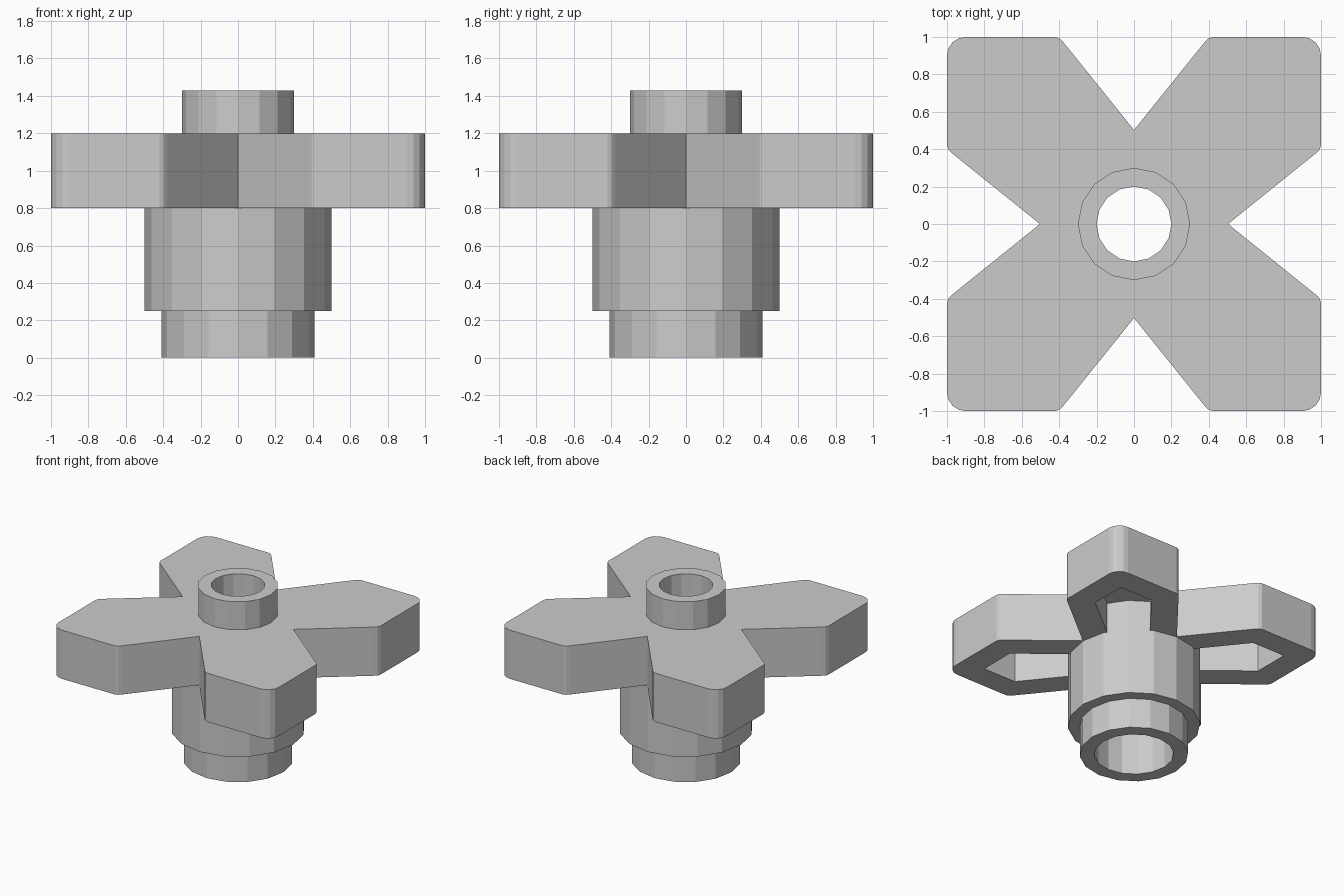
import bpy, bmesh
from math import sin, cos, pi

if "Cube" in bpy.data.objects:
    bpy.data.objects.remove(bpy.data.objects["Cube"])


def loft(name, rings):
    """Closed solid from a stack of equal-length point rings."""
    bm = bmesh.new()
    loops = [[bm.verts.new(p) for p in ring] for ring in rings]
    n = len(loops[0])
    for a, b in zip(loops, loops[1:]):
        for i in range(n):
            j = (i + 1) % n
            bm.faces.new((a[i], a[j], b[j], b[i]))
    bm.faces.new(loops[0][::-1])
    bm.faces.new(loops[-1])
    bmesh.ops.recalc_face_normals(bm, faces=bm.faces)
    mesh = bpy.data.meshes.new(name)
    bm.to_mesh(mesh)
    bm.free()
    obj = bpy.data.objects.new(name, mesh)
    bpy.context.collection.objects.link(obj)
    return obj


def lathe(name, profile, sides=16):
    return loft(name, [[(r * cos(2 * pi * i / sides), r * sin(2 * pi * i / sides), z)
                        for i in range(sides)] for r, z in profile])


def prism(name, outline, z0, z1):
    return loft(name, [[(x, y, z) for x, y in outline] for z in (z0, z1)])


def turn(points, k):
    """Rotate 2D points by k quarter turns."""
    for _ in range(k):
        points = [(-y, x) for x, y in points]
    return points


def combine(target, other, operation):
    mod = target.modifiers.new(operation.lower(), 'BOOLEAN')
    mod.operation = operation
    mod.solver = 'EXACT'
    mod.object = other
    bpy.context.view_layer.objects.active = target
    bpy.ops.object.modifier_apply(modifier=mod.name)
    bpy.data.objects.remove(other)


# Four-leaf plate, with rounded leaf tips
shoulder = [(0.97, 0.376), (0.99, 0.395), (1.0, 0.42)]
tip = [(0.9 + 0.1 * cos(a * pi / 8), 0.9 + 0.1 * sin(a * pi / 8)) for a in range(5)]
leaf = [(0.503, 0)] + shoulder + tip + [(y, x) for x, y in reversed(shoulder)]
outline = [p for k in range(4) for p in turn(leaf, k)]
plate = prism("leaf_plate_with_stem", outline, 0.8, 1.2)

# Hollow underside of each leaf
pocket = [(0.4, 0.18), (0.8, 0.5), (0.8, 0.8), (0.5, 0.8), (0.18, 0.4)]
for k in range(4):
    combine(plate, prism("leaf_pocket", turn(pocket, k), 0.7, 1.05), 'DIFFERENCE')

# Stepped stem below and stud on top
stem = lathe("stem", [(0.41, 0), (0.41, 0.25), (0.5, 0.25), (0.5, 1.1),
                      (0.3, 1.1), (0.3, 1.43)])
combine(plate, stem, 'UNION')

# Stepped through hole
bore = lathe("bore", [(0.3, -0.1), (0.3, 1.05), (0.2, 1.05), (0.2, 1.6)])
combine(plate, bore, 'DIFFERENCE')
